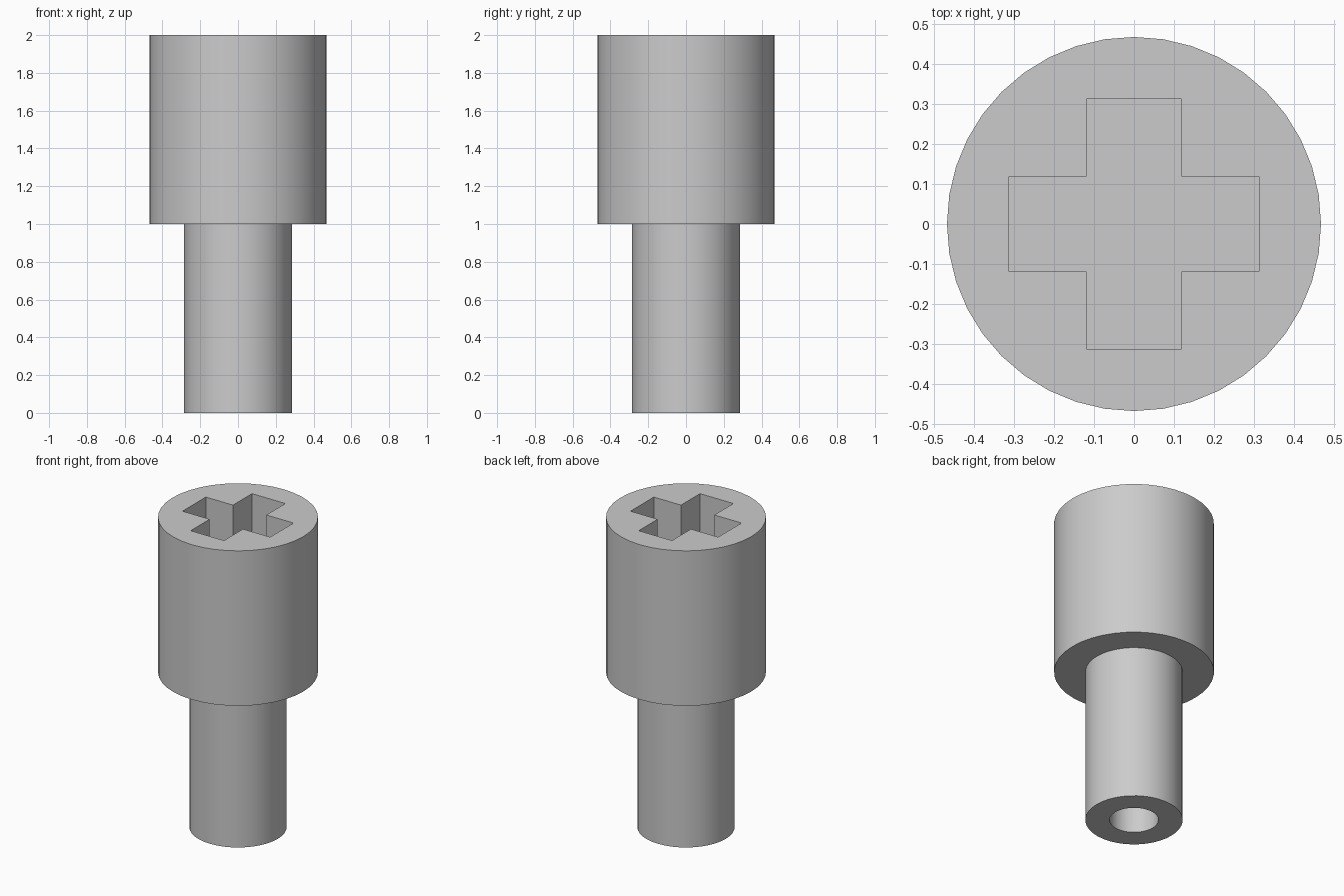
import bpy
import bmesh
from math import cos, sin, tau, radians

default = bpy.data.objects.get("Cube")
if default:
    bpy.data.objects.remove(default, do_unlink=True)

SIDES = 40
HEAD_R, SHAFT_R, BORE_R = 0.468, 0.285, 0.143
TOP, SHOULDER = 2.0, 1.0
ARM, HALF = 0.313, 0.119          # cross reach and half width
SOCKET_FLOOR, BORE_TOP = 1.2, 0.8

grey = bpy.data.materials.new("plain grey")
grey.use_nodes = True
colour = (0.6, 0.6, 0.6, 1)
grey.diffuse_color = colour
grey.node_tree.nodes["Principled BSDF"].inputs["Base Color"].default_value = colour


def circle(radius):
    return [(radius * cos(tau * i / SIDES), radius * sin(tau * i / SIDES))
            for i in range(SIDES)]


def cross(reach, half):
    quarter = [(reach, -half), (reach, half), (half, half)]
    points = []
    for _ in range(4):
        points += quarter
        quarter = [(-y, x) for x, y in quarter]
    return points


def prism(name, outline, low, high):
    """Extrude a flat outline from one height to another."""
    bm = bmesh.new()
    base = bm.faces.new([bm.verts.new((x, y, low)) for x, y in outline])
    raised = bmesh.ops.extrude_face_region(bm, geom=[base], use_keep_orig=True)
    verts = [g for g in raised["geom"] if isinstance(g, bmesh.types.BMVert)]
    bmesh.ops.translate(bm, verts=verts, vec=(0, 0, high - low))
    bmesh.ops.recalc_face_normals(bm, faces=bm.faces[:])
    mesh = bpy.data.meshes.new(name)
    bm.to_mesh(mesh)
    bm.free()
    mesh.materials.append(grey)
    obj = bpy.data.objects.new(name, mesh)
    bpy.context.collection.objects.link(obj)
    return obj


def carve(target, cutter):
    """Cut a recess, bake it, and drop the cutter."""
    cutter.hide_render = True
    mod = target.modifiers.new("recess", 'BOOLEAN')
    mod.operation = 'DIFFERENCE'
    mod.solver = 'EXACT'
    mod.object = cutter
    bpy.ops.object.select_all(action='DESELECT')
    bpy.context.view_layer.objects.active = target
    target.select_set(True)
    bpy.ops.object.modifier_apply(modifier=mod.name)
    bpy.data.objects.remove(cutter, do_unlink=True)
    bpy.ops.object.shade_smooth_by_angle(angle=radians(30))


# Wide head with a cross-shaped socket
head = prism("head", circle(HEAD_R), SHOULDER, TOP)
carve(head, prism("socket_cutter", cross(ARM, HALF), SOCKET_FLOOR, TOP + 0.1))

# Narrow shaft with a round bore in its foot
shaft = prism("shaft", circle(SHAFT_R), 0, SHOULDER)
carve(shaft, prism("bore_cutter", circle(BORE_R), -0.1, BORE_TOP))
